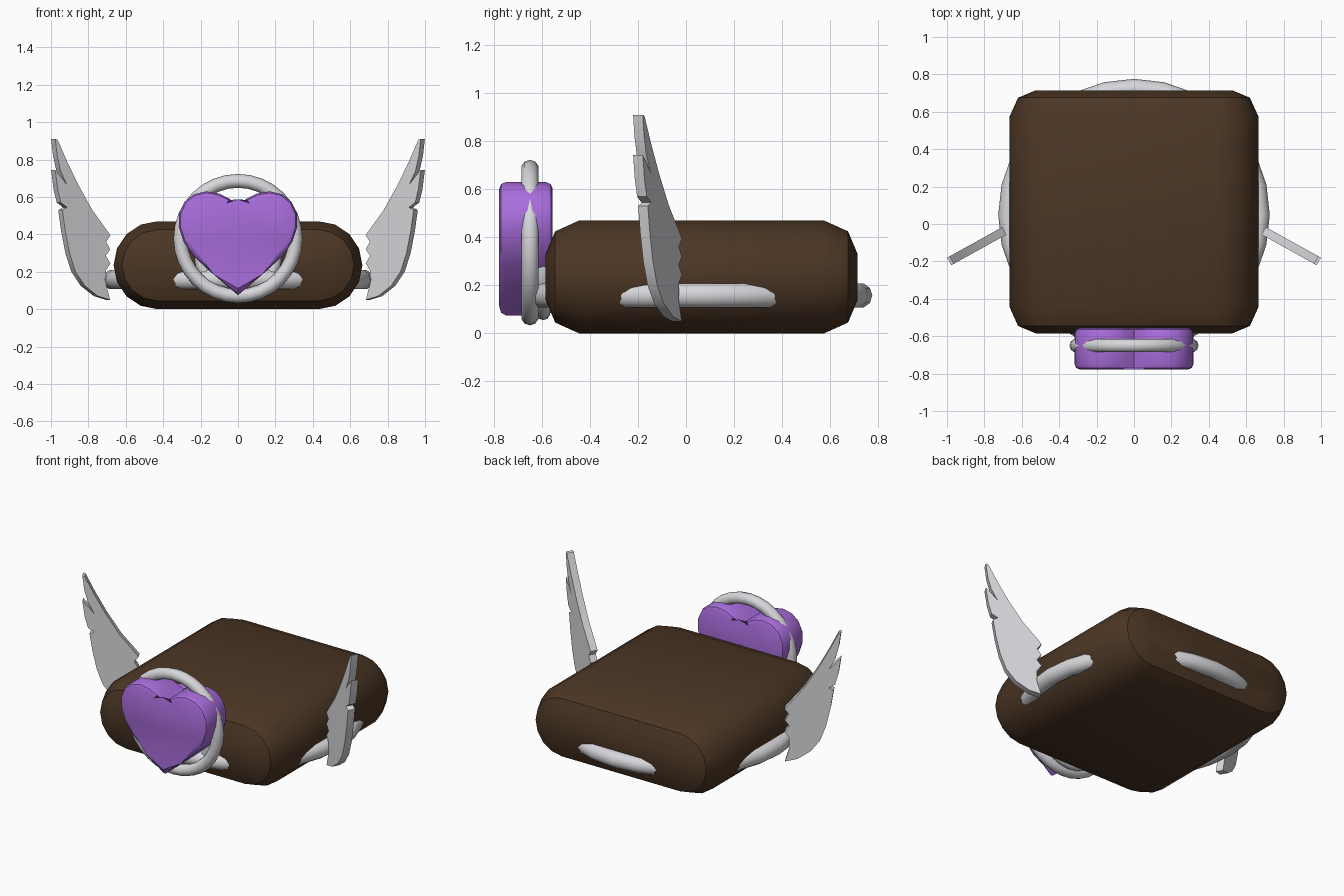
import bpy, bmesh, math
from mathutils import Vector

cube = bpy.data.objects.get("Cube")
if cube:
    bpy.data.objects.remove(cube, do_unlink=True)


def material(name, rgb):
    m = bpy.data.materials.new(name)
    m.use_nodes = True
    color = (*rgb, 1)
    m.diffuse_color = color
    m.node_tree.nodes["Principled BSDF"].inputs["Base Color"].default_value = color
    return m


BROWN = material("dark brown", (0.072, 0.037, 0.018))
PURPLE = material("purple", (0.40, 0.155, 0.72))
SILVER = material("silver", (0.68, 0.68, 0.71))


def finish(name, bm, mat, angle=30):
    bmesh.ops.recalc_face_normals(bm, faces=bm.faces[:])
    mesh = bpy.data.meshes.new(name)
    bm.to_mesh(mesh)
    bm.free()
    mesh.materials.append(mat)
    ob = bpy.data.objects.new(name, mesh)
    bpy.context.collection.objects.link(ob)
    bpy.ops.object.select_all(action='DESELECT')
    ob.select_set(True)
    bpy.context.view_layer.objects.active = ob
    bpy.ops.object.shade_smooth_by_angle(angle=math.radians(angle))
    return ob


def loft(bm, rings):
    """Bridge equal-length closed rings and cap both ends."""
    rows = [[bm.verts.new(p) for p in ring] for ring in rings]
    n = len(rows[0])
    for a, b in zip(rows, rows[1:]):
        for i in range(n):
            j = (i + 1) % n
            bm.faces.new((a[i], a[j], b[j], b[i]))
    return bm.faces.new(rows[0]), bm.faces.new(rows[-1])


def torus(name, center, major, minor, segments, upright=False):
    bpy.ops.mesh.primitive_torus_add(
        location=center, major_radius=major, minor_radius=minor,
        major_segments=segments, minor_segments=10,
        rotation=(math.pi / 2 if upright else 0, 0, 0))
    ob = bpy.context.object
    ob.name = name
    ob.data.materials.append(SILVER)
    bpy.ops.object.shade_smooth_by_angle(angle=math.radians(50))


# Pillow-shaped body: a stadium section shrinking towards both ends
def stadium(y, inset, steps=8):
    ring = []
    for side in (1, -1):
        for i in range(steps + 1):
            a = math.pi * (i / steps - 0.5)
            r = 0.235 - inset
            ring.append((side * (0.43 + r * math.cos(a)), y, 0.235 + side * r * math.sin(a)))
    return ring


bm = bmesh.new()
half = [(0.65, 0.14), (0.61, 0.045), (0.51, 0)]
rows = half + [(-d, i) for d, i in reversed(half)]
loft(bm, [stadium(0.065 - d, i) for d, i in rows])
finish("body", bm, BROWN, 25)

# Band running around the body, and the rings behind and around the heart
torus("belt_ring", (0, 0.05, 0.158), 0.673, 0.053, 28)
torus("heart_ring", (0, -0.65, 0.378), 0.308, 0.037, 32, True)
torus("heart_mount_ring", (0, -0.595, 0.29), 0.205, 0.03, 24, True)

# Thick heart with rounded rims
right = [(0.13, 0.185), (0.24, 0.285), (0.29, 0.36), (0.317, 0.44), (0.315, 0.51),
         (0.285, 0.575), (0.235, 0.615), (0.17, 0.63), (0.10, 0.618), (0.045, 0.59)]
outline = [(0, 0.075)] + right + [(0, 0.55)] + [(-x, z) for x, z in reversed(right)]
bm = bmesh.new()
caps = loft(bm, [[(x, y, z) for x, z in outline] for y in (-0.778, -0.555)])
bmesh.ops.bevel(bm, geom=[e for f in caps for e in f.edges], offset=0.028,
                segments=2, profile=0.5, affect='EDGES')
finish("heart", bm, PURPLE, 30)

# Feathered wings: flat plates swept forward
feathers = [(0.695, 0.05), (0.76, 0.07), (0.83, 0.125), (0.88, 0.2), (0.912, 0.3),
            (0.935, 0.42), (0.95, 0.53), (0.925, 0.545), (0.958, 0.57), (0.975, 0.64),
            (0.988, 0.743), (0.955, 0.705), (0.925, 0.663), (0.96, 0.74),
            (0.978, 0.82), (0.988, 0.91), (0.975, 0.905), (0.925, 0.79),
            (0.865, 0.665), (0.79, 0.53), (0.725, 0.44), (0.693, 0.395),
            (0.716, 0.36), (0.694, 0.32), (0.718, 0.285), (0.693, 0.245),
            (0.716, 0.21), (0.718, 0.14)]
sweep = math.radians(29)
normal = Vector((math.sin(sweep), math.cos(sweep), 0))
for side, name in ((1, "left_wing"), (-1, "right_wing")):
    rings = []
    for d in (-0.023, 0.023):
        ring = []
        for x, z in feathers:
            p = Vector((x, -0.035 - (x - 0.69) * math.tan(sweep), z)) + normal * d
            ring.append((p.x * side, p.y, p.z))
        rings.append(ring)
    bm = bmesh.new()
    loft(bm, rings)
    finish(name, bm, SILVER, 30)
